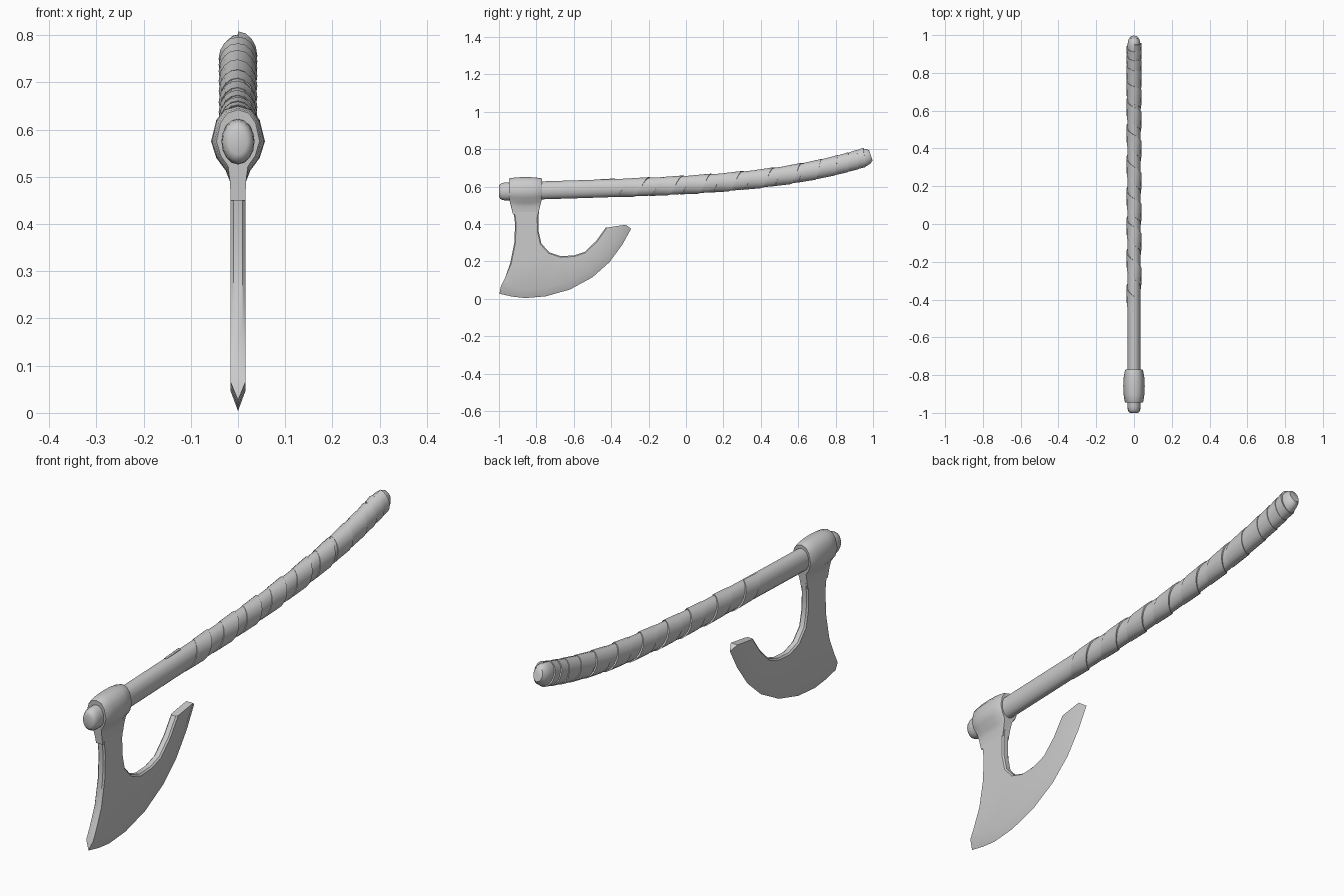
import bpy, bmesh, math
from mathutils import Vector

if "Cube" in bpy.data.objects:
    bpy.data.objects.remove(bpy.data.objects["Cube"])


def finish(bm, name, angle=40):
    bmesh.ops.recalc_face_normals(bm, faces=bm.faces)
    mesh = bpy.data.meshes.new(name)
    bm.to_mesh(mesh)
    bm.free()
    ob = bpy.data.objects.new(name, mesh)
    bpy.context.collection.objects.link(ob)
    bpy.ops.object.select_all(action='DESELECT')
    ob.select_set(True)
    bpy.context.view_layer.objects.active = ob
    bpy.ops.object.shade_smooth_by_angle(angle=math.radians(angle))
    return ob


def loft(bm, rings, caps=True):
    rows = [[bm.verts.new(p) for p in r] for r in rings]
    n = len(rows[0])
    for a, b in zip(rows, rows[1:]):
        for i in range(n):
            j = (i + 1) % n
            bm.faces.new((a[i], a[j], b[j], b[i]))
    if caps:
        bm.faces.new(rows[0])
        bm.faces.new(rows[-1])


# Gently curved centre line of the handle, and points around it
def shaft_point(y, ang, rx, rz):
    u = max(0.0, (y + 1) / 2)
    z = 0.573 + 0.06 * u + 0.138 * u ** 4.5
    slope = (0.06 + 0.138 * 4.5 * u ** 3.5) / 2
    normal = Vector((0, -slope, 1)).normalized()
    return Vector((rx * math.cos(ang), y, z)) + normal * rz * math.sin(ang)


# Handle with rounded ends
stations = [(-1, .55), (-.995, .8), (-.982, .95), (-.965, 1)]
stations += [(-.9 + i * .0765, 1) for i in range(25)]
stations += [(.955, .97), (.975, .85), (.988, .6)]
bm = bmesh.new()
loft(bm, [[shaft_point(y, 2 * math.pi * k / 16, .035 * s, .048 * s) for k in range(16)]
          for y, s in stations])
finish(bm, "handle", 50)

# Leather strip wound round the handle, tighter towards the grip end
turns = [-.43, -.24, -.06, .09, .26, .43, .58, .69, .78, .85, .905, .945]
steps = 16
bm = bmesh.new()
rings = []
for i in range((len(turns) - 1) * steps + 1):
    k = min(i // steps, len(turns) - 2)
    f = i / steps - k
    y = turns[k] * (1 - f) + turns[k + 1] * f
    half = min(.048, .62 * (turns[k + 1] - turns[k])) * (1 if y < .8 else .8)
    ang = 2 * math.pi * i / steps + math.pi / 2
    ring = []
    for dy, lift in ((-half, -.004), (-half, .003), (half, .006), (half, -.004)):
        ring.append(shaft_point(min(y + dy, .965), ang, .035 + lift, .047 + lift * .7))
    rings.append(ring)
loft(bm, rings)
finish(bm, "grip_wrap", 35)

# Eye socket of the axe head: x, z, share of the full length
half_section = [(.028, .643, 1), (.046, .62, 1), (.057, .575, 1), (.046, .54, 1),
                (.026, .513, .96), (.017, .49, .86), (.0155, .45, .76)]
section = [(0, .651, 1)] + half_section + [(-x, z, s) for x, z, s in reversed(half_section)]
bm = bmesh.new()
rings = []
for t, fx, fz in ((-1, .8, .87), (-.93, .87, .92), (-.5, .97, .98), (0, 1, 1),
                  (.5, .97, .98), (.93, .84, .92), (1, .76, .88)):
    ring = []
    for x, z, s in section:
        zz = .58 + (z - .58) * fz if z > .5 else z
        ring.append((x * (fx if z > .5 else 1), -.858 + .088 * t * s, zz))
    rings.append(ring)
loft(bm, rings)
finish(bm, "head_socket", 45)

# Bearded blade: back outline, cutting edge, and start of the ground bevel (y, z)
inner = [(-.32, .397), (-.43, .38), (-.48, .31), (-.54, .252), (-.6, .232), (-.67, .228),
         (-.73, .248), (-.773, .295), (-.788, .36), (-.79, .43), (-.782, .5), (-.782, .55)]
outer = [(-.934, .55), (-.924, .48), (-.914, .4), (-.918, .3), (-.94, .19), (-.968, .11)]
edge = [(-.998, .027), (-.93, .012), (-.86, .004), (-.75, .013), (-.62, .05),
        (-.5, .115), (-.41, .195), (-.34, .29), (-.293, .375)]
bevel = []
for i, p in enumerate(edge):
    a, b = Vector(edge[max(i - 1, 0)]), Vector(edge[min(i + 1, len(edge) - 1)])
    d = (b - a).normalized()
    bevel.append((p[0] - d.y * .043, p[1] + d.x * .043))
bevel[0] = (-.99, .066)
bevel[-1] = (-.322, .396)
back = inner[1:] + outer
T = .016
bm = bmesh.new()
sides = [[bm.verts.new((x, y, z)) for y, z in back + bevel] for x in (T, -T)]
tip = [bm.verts.new((0, y, z)) for y, z in edge]
nb = len(back)
n = nb + len(bevel)
for s in sides:
    bm.faces.new(s)
    for i in range(len(edge) - 1):
        bm.faces.new((s[nb + i], s[nb + i + 1], tip[i + 1], tip[i]))
rim = []
for i in list(range(nb)) + [n - 1]:
    j = (i + 1) % n
    bm.faces.new((sides[0][i], sides[0][j], sides[1][j], sides[1][i]))
    if i < nb - 1:
        rim += [bm.edges.get((s[i], s[j])) for s in sides]
bm.faces.new((sides[0][nb], sides[1][nb], tip[0]))
bm.faces.new((sides[0][n - 1], sides[1][n - 1], tip[-1]))
bmesh.ops.recalc_face_normals(bm, faces=bm.faces)
bmesh.ops.bevel(bm, geom=rim, offset=.006, segments=1, affect='EDGES', clamp_overlap=True)
bmesh.ops.triangulate(bm, faces=[f for f in bm.faces if len(f.verts) > 4])
finish(bm, "blade", 30)
